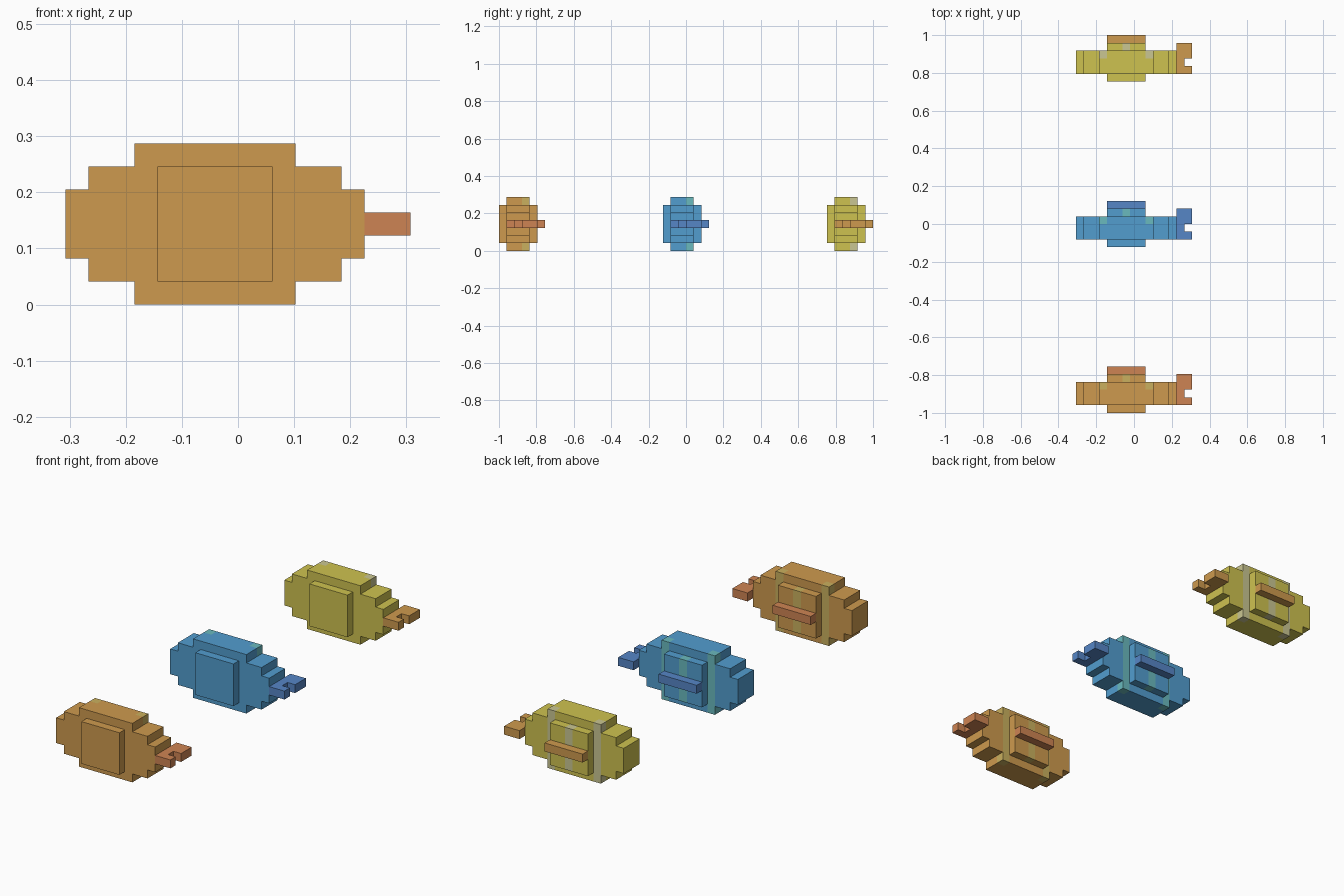
import bpy
import bmesh
from mathutils import Vector

cube = bpy.data.objects.get("Cube")
if cube:
    bpy.data.objects.remove(cube, do_unlink=True)

U = 0.041  # one block
LENGTH = 15


def linear(c):
    c /= 255
    return c / 12.92 if c <= 0.04045 else ((c + 0.055) / 1.055) ** 2.4


def material(name, *rgb):
    m = bpy.data.materials.new(name)
    m.use_nodes = True
    col = [linear(c) for c in rgb] + [1]
    m.diffuse_color = col
    m.node_tree.nodes["Principled BSDF"].inputs["Base Color"].default_value = col
    return m


def slab(name, outline, axis, start, depth, origin, mats, cuts=(), rule=None):
    """Extrude a flat outline along axis (1 = y, 2 = z), cut it, colour it by rule."""
    bm = bmesh.new()
    place = (lambda a, b: (a, start, b)) if axis == 1 else (lambda a, b: (a, b, start))
    face = bm.faces.new([bm.verts.new(place(a, b)) for a, b in outline])
    push = Vector((0, 0, 0))
    push[axis] = depth
    out = bmesh.ops.extrude_face_region(bm, geom=[face], use_keep_orig=True)
    bmesh.ops.translate(bm, vec=push, verts=[v for v in out["geom"] if isinstance(v, bmesh.types.BMVert)])
    for cut_axis, at in cuts:
        co, no = Vector((0, 0, 0)), Vector((0, 0, 0))
        co[cut_axis], no[cut_axis] = at, 1
        bmesh.ops.bisect_plane(bm, geom=bm.verts[:] + bm.edges[:] + bm.faces[:], plane_co=co, plane_no=no)
    bmesh.ops.recalc_face_normals(bm, faces=bm.faces[:])
    for f in bm.faces:
        if rule and rule(f.calc_center_bounds()):
            f.material_index = 1
    for v in bm.verts:
        v.co = (v.co + origin) * U
    mesh = bpy.data.meshes.new(name)
    bm.to_mesh(mesh)
    bm.free()
    for m in mats:
        mesh.materials.append(m)
    obj = bpy.data.objects.new(name, mesh)
    bpy.context.collection.objects.link(obj)


def rect(a0, a1, b0, b1):
    return [(a0, b0), (a1, b0), (a1, b1), (a0, b1)]


# Stepped side outline: lower half, then its mirror
lower = [(0, 2), (1, 2), (1, 1), (3, 1), (3, 0), (10, 0), (10, 1), (12, 1), (12, 2), (13, 2)]
BODY = lower + [(x, 7 - z) for x, z in reversed(lower)]
TAIL = [(13, 1), (15, 1), (15, 2), (14, 2), (14, 3), (15, 3), (15, 5), (13, 5)]


def body_stripe(c):
    return c.y > 3 and (2.9 < c.x < 4.1 or 8.9 < c.x < 10.1)


def plate_stripe(c):
    return 6 < c.x < 7


def fish(tag, y, skin, stripe, fin):
    o = Vector((-LENGTH / 2, y / U, 0))
    slab(tag + "_body", BODY, 1, 1, 3, o, [skin, stripe],
         [(1, 3), (0, 3), (0, 4), (0, 9), (0, 10)], body_stripe)
    slab(tag + "_belly", rect(4, 9, 1, 6), 1, 0, 1, o, [skin])
    slab(tag + "_back", rect(4, 9, 1, 6), 1, 4, 1, o, [skin, stripe], [(0, 6), (0, 7)], plate_stripe)
    slab(tag + "_dorsal_fin", rect(4, 9, 3, 4), 1, 5, 1, o, [fin])
    slab(tag + "_tail_fin", TAIL, 2, 3, 1, o, [fin])


orange = material("orange", 206, 154, 78)
fish("orange_fish", -1, orange, material("pale orange", 202, 176, 94), material("red orange", 206, 132, 83))
fish("blue_fish", -3 * U, material("blue", 82, 157, 207), material("teal", 106, 186, 190),
     material("deep blue", 86, 134, 198))
fish("yellow_fish", 1 - 6 * U, material("yellow", 206, 194, 80), material("pale yellow", 202, 198, 146), orange)
